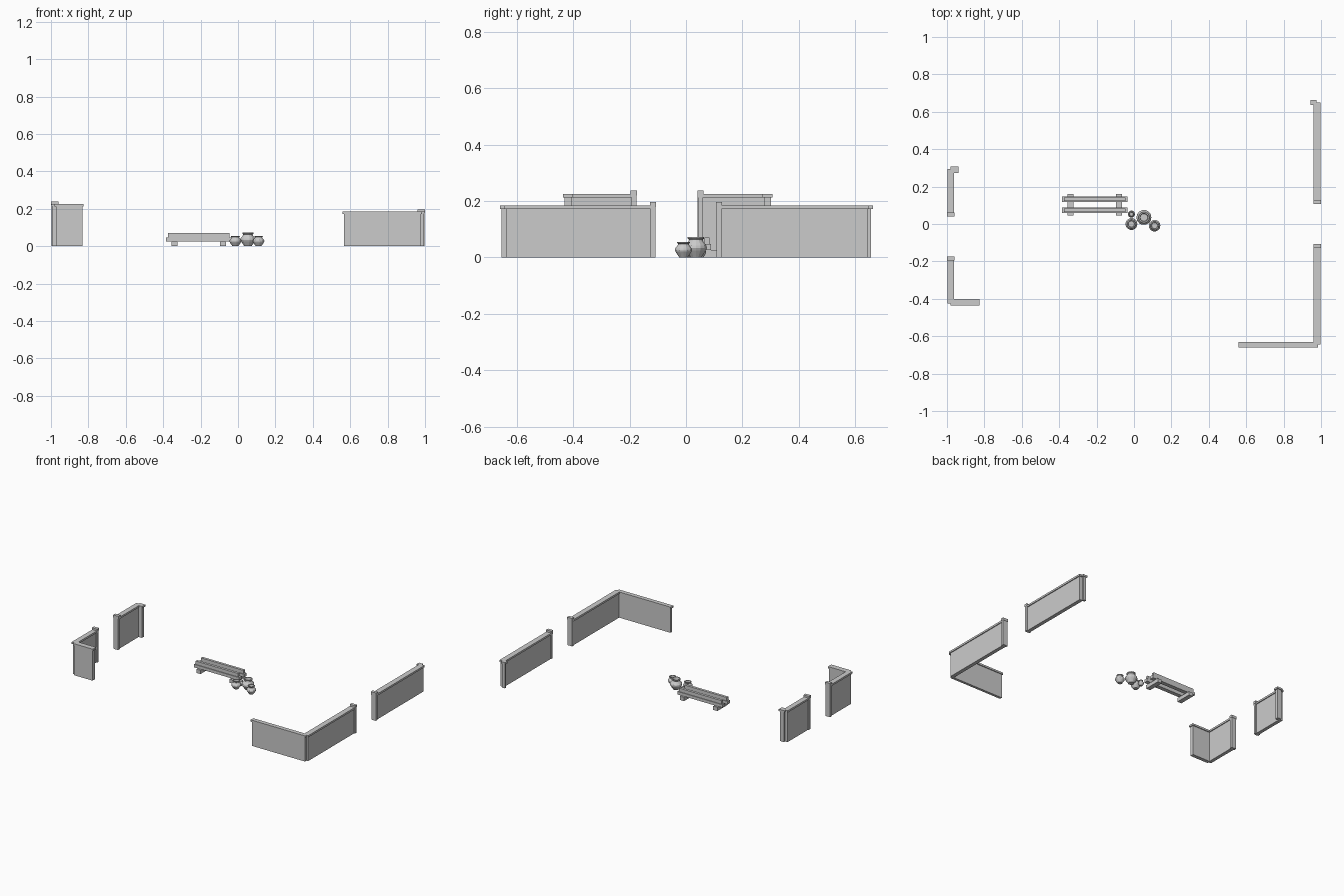
import bpy, bmesh, math

cube = bpy.data.objects.get("Cube")
if cube:
    bpy.data.objects.remove(cube, do_unlink=True)

GREY = (0.6, 0.6, 0.6, 1)
stone = bpy.data.materials.new("plain grey")
stone.use_nodes = True
stone.diffuse_color = GREY
stone.node_tree.nodes["Principled BSDF"].inputs["Base Color"].default_value = GREY


def add_object(name, bm):
    mesh = bpy.data.meshes.new(name)
    bm.to_mesh(mesh)
    bm.free()
    mesh.materials.append(stone)
    obj = bpy.data.objects.new(name, mesh)
    bpy.context.collection.objects.link(obj)
    return obj


def box(name, x, y, z):
    bm = bmesh.new()
    bmesh.ops.create_cube(bm, size=1)
    for v in bm.verts:
        v.co = [(a + b) / 2 + c * (b - a) for (a, b), c in zip((x, y, z), v.co)]
    return add_object(name, bm)


LIP, CAP = 0.006, 0.013


def wall(name, x, y, height, flush=""):
    """Wall body with an overhanging coping; flush lists ends without overhang."""
    bx = (x[0] + LIP, x[1] - LIP)
    by = (y[0] + (0 if "low" in flush else LIP), y[1] - (0 if "high" in flush else LIP))
    box(name, bx, by, (0, height - CAP))
    box(name + "_coping", x, y, (height - CAP, height))


def gate_pier(name, x, y, height):
    """Raised block that closes a wall beside the opening."""
    box(name, (x[0] + 0.002, x[1] - 0.002), y, (0, height - 0.005))
    box(name + "_cap", x, (y[0] - 0.002, y[1] + 0.002), (height - 0.005, height + 0.013))


# Long low walls on the left side
wall("left_front_wall", (0.96, 0.998), (-0.645, -0.11), 0.184, "high")
gate_pier("left_front_pier", (0.96, 1), (-0.126, -0.108), 0.184)
wall("front_return_wall", (0.56, 0.985), (-0.66, -0.63), 0.184)
wall("left_back_wall", (0.96, 0.998), (0.11, 0.65), 0.184, "low")
gate_pier("left_back_pier", (0.96, 1), (0.108, 0.126), 0.184)
wall("left_back_stub", (0.945, 0.977), (0.635, 0.663), 0.184)

# Shorter, taller walls on the right side
wall("right_front_wall", (-0.998, -0.962), (-0.425, -0.18), 0.225, "high")
gate_pier("right_front_pier", (-1, -0.96), (-0.194, -0.176), 0.225)
wall("right_return_wall", (-0.98, -0.825), (-0.437, -0.40), 0.225)
wall("right_back_wall", (-0.998, -0.962), (0.04, 0.295), 0.225, "low")
gate_pier("right_back_pier", (-1, -0.96), (0.042, 0.06), 0.225)
wall("right_back_stub", (-0.98, -0.937), (0.272, 0.307), 0.225)

# Rack: two cross sleepers carrying two stepped rails
for side, x in (("right", -0.34), ("left", -0.08)):
    box(side + "_sleeper", (x - 0.016, x + 0.016), (0.045, 0.16), (0, 0.026))
for end, y in (("front", 0.074), ("back", 0.132)):
    box(end + "_rail_base", (-0.385, -0.035), (y - 0.014, y + 0.014), (0.026, 0.047))
    box(end + "_rail_top", (-0.375, -0.045), (y - 0.009, y + 0.009), (0.047, 0.071))

# Lathe profile of a pot: radius and height, both as fractions
POT = [(0.5, 0), (0.58, 0.07), (0.9, 0.34), (1, 0.46), (0.97, 0.58), (0.66, 0.8),
       (0.62, 0.87), (0.74, 0.93), (0.74, 1), (0.56, 1), (0.5, 0.85), (0.5, 0.7)]


def pot(name, x, y, radius, height, sides=14):
    bm = bmesh.new()
    rings = []
    for r, h in POT:
        rings.append([bm.verts.new((x + radius * r * math.cos(math.tau * i / sides),
                                    y + radius * r * math.sin(math.tau * i / sides),
                                    height * h)) for i in range(sides)])
    for low, high in zip(rings, rings[1:]):
        for i in range(sides):
            j = (i + 1) % sides
            bm.faces.new((low[i], low[j], high[j], high[i]))
    bm.faces.new(rings[0][::-1])
    bm.faces.new(rings[-1])
    add_object(name, bm)


pot("large_pot", 0.053, 0.035, 0.04, 0.072)
pot("right_pot", -0.014, 0.0, 0.032, 0.055)
pot("left_pot", 0.11, -0.009, 0.031, 0.055)
pot("small_pot", -0.014, 0.053, 0.019, 0.036)
